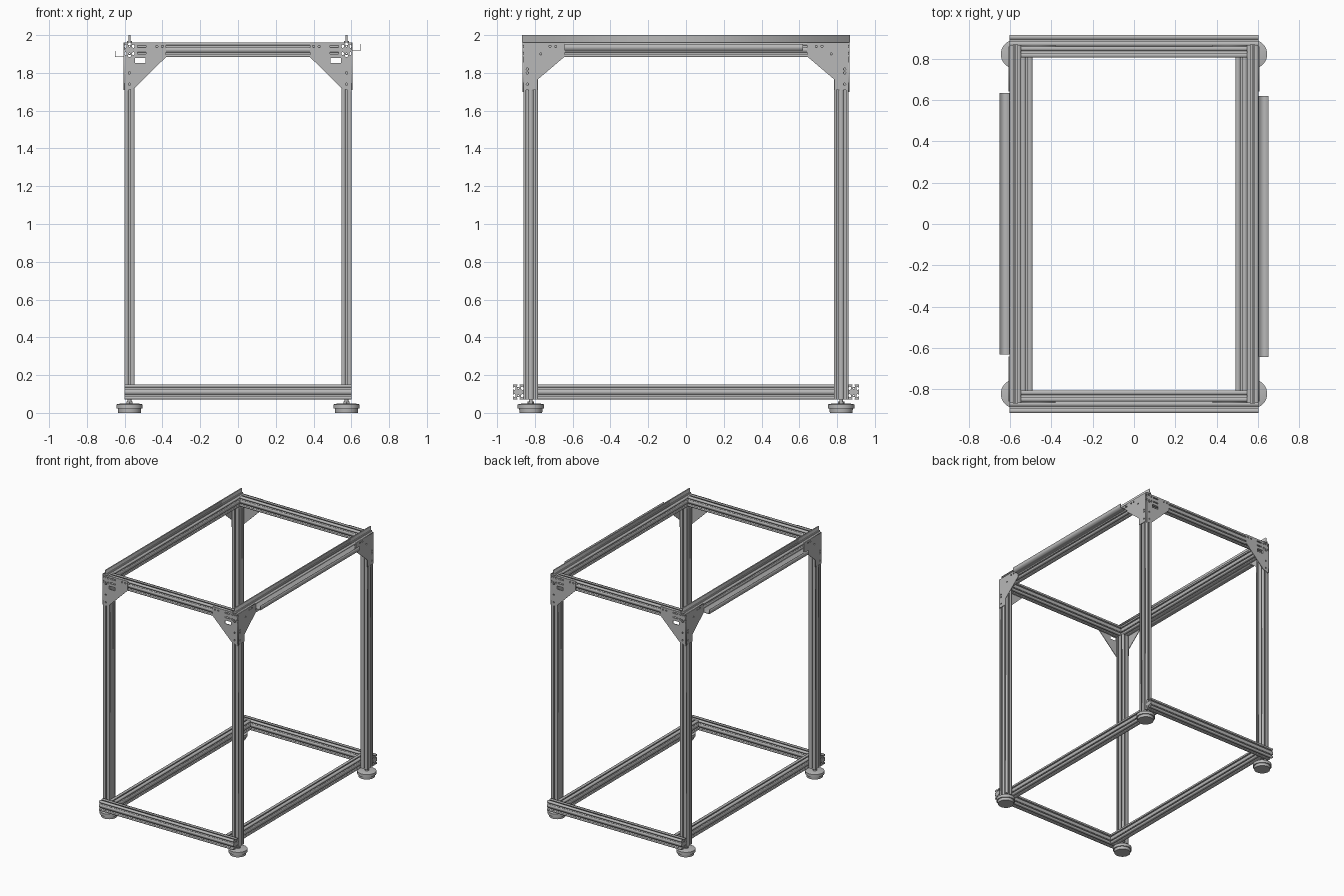
import bpy
import bmesh
import math
from mathutils import Matrix, Vector

if "Cube" in bpy.data.objects:
    bpy.data.objects.remove(bpy.data.objects["Cube"], do_unlink=True)

X, Y, Z = Vector((1, 0, 0)), Vector((0, 1, 0)), Vector((0, 0, 1))
W, H = 0.055, 0.077          # extrusion section
SIDE, DEPTH = 0.602, 0.86    # outer faces of the posts
LOW, TOP = 0.072, 1.96       # underside of bottom rails, top of top rails


def material(name, rgb):
    m = bpy.data.materials.new(name)
    m.use_nodes = True
    colour = (*rgb, 1)
    m.diffuse_color = colour
    m.node_tree.nodes["Principled BSDF"].inputs["Base Color"].default_value = colour
    return m


metal = material("brushed_aluminium", (0.48, 0.48, 0.48))


def add_object(name, mesh):
    mesh.materials.clear()
    mesh.materials.append(metal)
    ob = bpy.data.objects.new(name, mesh)
    bpy.context.collection.objects.link(ob)
    return ob


def prism(name, loops, length, centre, u, v):
    """Extrude a flat outline (with optional holes) along u x v."""
    cu = bpy.data.curves.new(name, 'CURVE')
    cu.dimensions, cu.fill_mode, cu.extrude = '2D', 'BOTH', length / 2
    for loop in loops:
        sp = cu.splines.new('POLY')
        sp.points.add(len(loop) - 1)
        for p, (a, b) in zip(sp.points, loop):
            p.co = (a, b, 0, 1)
        sp.use_cyclic_u = True
    tmp = bpy.data.objects.new(name, cu)
    bpy.context.collection.objects.link(tmp)
    dg = bpy.context.evaluated_depsgraph_get()
    mesh = bpy.data.meshes.new_from_object(tmp.evaluated_get(dg))
    bpy.data.objects.remove(tmp, do_unlink=True)
    m = Matrix((u, v, u.cross(v))).transposed().to_4x4()
    m.translation = Vector(centre)
    mesh.transform(m)
    bm = bmesh.new()
    bm.from_mesh(mesh)
    bmesh.ops.remove_doubles(bm, verts=bm.verts, dist=1e-6)
    bmesh.ops.recalc_face_normals(bm, faces=bm.faces)
    bm.to_mesh(mesh)
    bm.free()
    return add_object(name, mesh)


def rect(a, b, wa, wb):
    return [(a - wa / 2, b - wb / 2), (a + wa / 2, b - wb / 2),
            (a + wa / 2, b + wb / 2), (a - wa / 2, b + wb / 2)]


def ring(a, b, r, n=10):
    return [(a + r * math.cos(2 * math.pi * i / n), b + r * math.sin(2 * math.pi * i / n))
            for i in range(n)]


def box(name, centre, size):
    return prism(name, [rect(0, 0, size[0], size[1])], size[2], centre, X, Y)


def slotted_section():
    """T-slot outline: one slot on the short sides, two on the long sides."""
    slot = [(-0.005, 0), (-0.005, 0.004), (-0.009, 0.004), (-0.006, 0.013),
            (0.006, 0.013), (0.009, 0.004), (0.005, 0.004), (0.005, 0)]
    a, b, pts = W / 2, H / 2, []
    sides = [((-a, -b), (1, 0), W, 1), ((a, -b), (0, 1), H, 2),
             ((a, b), (-1, 0), W, 1), ((-a, b), (0, -1), H, 2)]
    for (sx, sy), (dx, dy), length, count in sides:
        pts.append((sx, sy))
        for i in range(count):
            mid = length * (i + 0.5) / count
            for t, d in slot:
                pts.append((sx + dx * (mid + t) - dy * d, sy + dy * (mid + t) + dx * d))
    return [pts, ring(0, 0.019, 0.004), ring(0, -0.019, 0.004)]


SECTION = slotted_section()


def rail(name, length, centre, u, v):
    return prism(name, SECTION, length, centre, u, v)


def foot(name, x, y):
    """Levelling foot: tapered pad, collar, nut and stem."""
    bm = bmesh.new()
    for r1, r2, z0, z1, n in ((0.06, 0.062, 0, 0.022, 40), (0.07, 0.07, 0.022, 0.045, 40),
                              (0.07, 0.045, 0.045, 0.05, 40), (0.018, 0.018, 0.05, 0.06, 6),
                              (0.01, 0.01, 0.05, 0.09, 16)):
        bmesh.ops.create_cone(bm, cap_ends=True, segments=n, radius1=r1, radius2=r2, depth=z1 - z0,
                              matrix=Matrix.Translation((x, y, (z0 + z1) / 2)))
    mesh = bpy.data.meshes.new(name)
    bm.to_mesh(mesh)
    bm.free()
    ob = add_object(name, mesh)
    bpy.ops.object.select_all(action='DESELECT')
    ob.select_set(True)
    bpy.context.view_layer.objects.active = ob
    bpy.ops.object.shade_smooth_by_angle(angle=math.radians(35))


post_x, post_y = SIDE - W / 2, DEPTH - H / 2
post_top = TOP - H
low_z, top_z = LOW + H / 2, TOP - H / 2

# Posts, feet and corner gussets
for sx, side in ((1, "left"), (-1, "right")):
    for sy, end in ((-1, "front"), (1, "back")):
        tag = f"{end}_{side}"
        rail(f"{tag}_post", post_top - LOW, (sx * post_x, sy * post_y, (LOW + post_top) / 2), X, Y)
        foot(f"{tag}_foot", sx * post_x, sy * post_y)

        # End gusset leaves the rail end open at its corner
        outline = [(0.60, 1.70), (0.547, 1.72), (0.38, 1.885), (0.38, TOP),
                   (0.547, TOP), (0.547, post_top), (0.60, post_top)]
        holes = [rect(0.518, 1.866, 0.054, 0.026), rect(0.51, 1.94, 0.045, 0.01),
                 rect(0.51, 1.905, 0.045, 0.01), ring(0.43, 1.94, 0.006), ring(0.40, 1.94, 0.006),
                 ring(0.575, 1.80, 0.006), ring(0.575, 1.74, 0.006)]
        loops = [[(sx * a, b) for a, b in lp] for lp in [outline] + holes]
        prism(f"{tag}_end_gusset", loops, 0.005, (0, sy * (DEPTH + 0.0025), 0), X, Z)

        # Side gusset
        outline = [(DEPTH, 1.71), (0.785, 1.71), (0.785, 1.765), (0.64, 1.888),
                   (0.64, TOP), (DEPTH, TOP)]
        holes = [ring(a, b, 0.006) for a, b in ((0.84, 1.80), (0.84, 1.82), (0.84, 1.74),
                                                (0.77, 1.90), (0.72, 1.94), (0.69, 1.94))]
        loops = [[(sy * a, b) for a, b in lp] for lp in [outline] + holes]
        prism(f"{tag}_side_gusset", loops, 0.005, (sx * (SIDE + 0.0025), 0, 0), Y, Z)

# Rails across the front and back
for sy, end in ((-1, "front"), (1, "back")):
    rail(f"{end}_bottom_rail", 2 * SIDE, (0, sy * (DEPTH + W / 2), low_z), Y, Z)
    rail(f"{end}_top_rail", 2 * (SIDE - W), (0, sy * (DEPTH - W / 2), top_z), Y, Z)

# Side rails, top fins and cable ledges
for sx, side, shelf_z, shelf_y in ((1, "left", 1.918, -0.012), (-1, "right", 1.883, 0.002)):
    rail(f"{side}_bottom_rail", 2 * DEPTH, (sx * (SIDE - 1.5 * W), 0, low_z), X, Z)
    rail(f"{side}_top_rail", 2 * DEPTH + 0.01, (sx * post_x, 0, top_z), X, Z)
    box(f"{side}_fin", (sx * post_x, 0, 1.98), (0.009, 1.736, 0.04))
    box(f"{side}_fin_base", (sx * post_x, 0, 1.965), (0.024, 1.736, 0.01))
    inner, outer, t = SIDE, 0.652, 0.004
    ledge = [(inner, 0), (outer, 0), (outer, 0.034), (outer - t, 0.034),
             (outer - t, t), (inner + t, t), (inner + t, 0.034), (inner, 0.034)]
    prism(f"{side}_ledge", [[(sx * a, b) for a, b in ledge]], 1.265,
          (0, shelf_y, shelf_z), X, Z)
